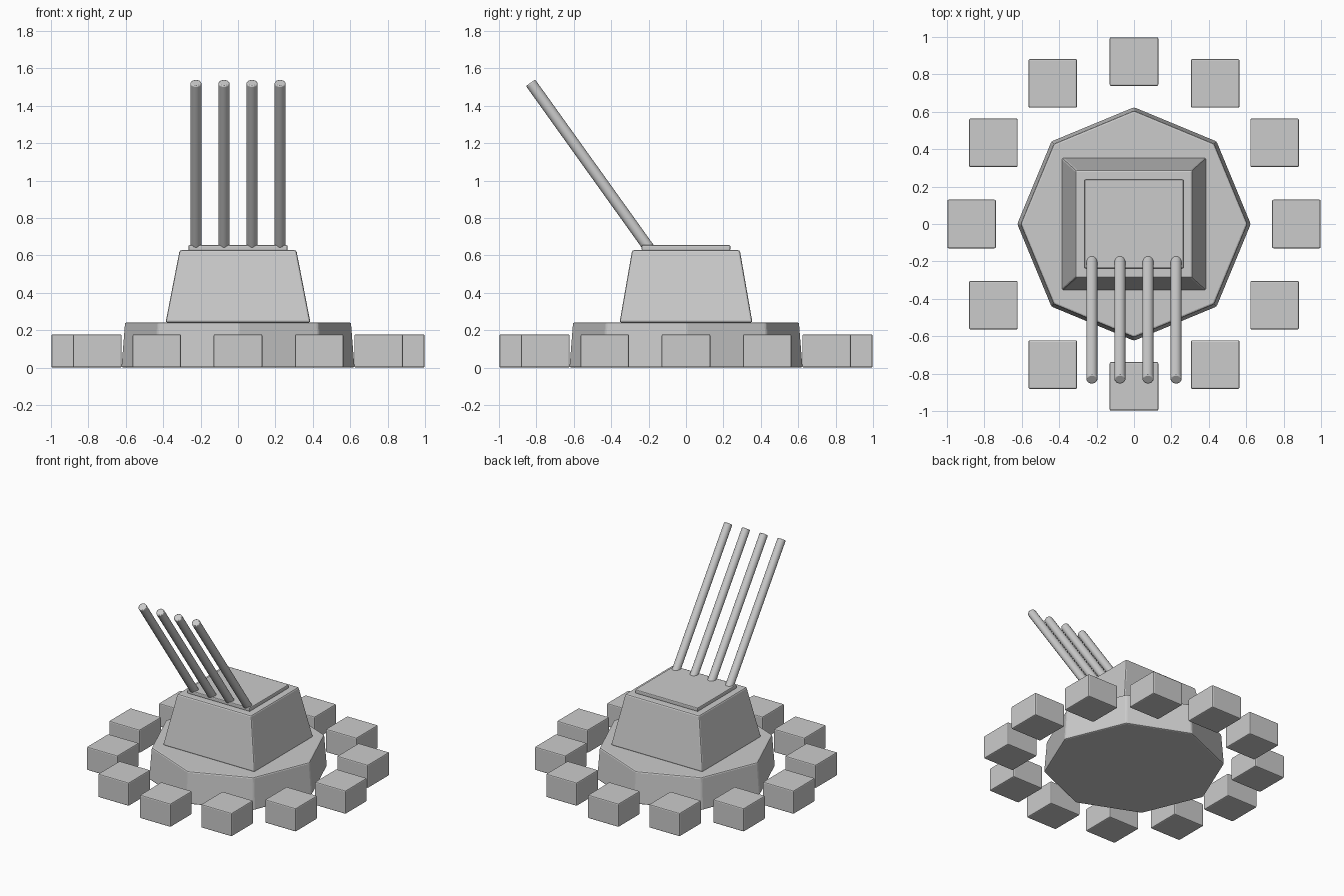
import bpy, math
from mathutils import Vector

if "Cube" in bpy.data.objects:
    bpy.data.objects.remove(bpy.data.objects["Cube"])


def bevel(ob, width=0.008):
    m = ob.modifiers.new("edge_bevel", 'BEVEL')
    m.width = width
    m.segments = 2
    m.limit_method = 'ANGLE'
    m.angle_limit = math.radians(30)


def frustum(name, bottom, top, z0, z1, width=0.008):
    """Solid lofted between two matching xy outlines."""
    n = len(bottom)
    verts = [(x, y, z0) for x, y in bottom] + [(x, y, z1) for x, y in top]
    faces = [tuple(reversed(range(n))), tuple(range(n, 2 * n))]
    faces += [(i, (i + 1) % n, n + (i + 1) % n, n + i) for i in range(n)]
    me = bpy.data.meshes.new(name)
    me.from_pydata(verts, [], faces)
    ob = bpy.data.objects.new(name, me)
    bpy.context.collection.objects.link(ob)
    bevel(ob, width)
    return ob


def rect(hx, hy, cx=0, cy=0):
    return [(cx - hx, cy - hy), (cx + hx, cy - hy), (cx + hx, cy + hy), (cx - hx, cy + hy)]


def octagon(r):
    return [(r * math.cos(i * math.pi / 4), r * math.sin(i * math.pi / 4)) for i in range(8)]


# octagonal base
frustum("base", octagon(0.625), octagon(0.606), 0, 0.242, 0.01)

# tapered turret and its roof plate
frustum("turret", rect(0.387, 0.355), rect(0.312, 0.288), 0.242, 0.628, 0.01)
frustum("roof_plate", rect(0.265, 0.237), rect(0.265, 0.237), 0.626, 0.655, 0.006)

# ring of twelve axis-aligned blocks
for i in range(12):
    a = i * math.pi / 6
    o = rect(0.13, 0.13, 0.868 * math.cos(a), 0.868 * math.sin(a))
    frustum(f"ring_block_{i + 1}", o, o, 0, 0.178)

# four inclined barrels, rooted in the roof
for i, x in enumerate((-0.225, -0.075, 0.075, 0.225)):
    p0, p1 = Vector((x, -0.19, 0.628)), Vector((x, -0.831, 1.523))
    d = p1 - p0
    bpy.ops.mesh.primitive_cylinder_add(vertices=16, radius=0.03, depth=d.length,
                                        location=(p0 + p1) / 2,
                                        rotation=d.to_track_quat('Z', 'Y').to_euler())
    ob = bpy.context.object
    ob.name = f"barrel_{i + 1}"
    bpy.ops.object.shade_smooth_by_angle(angle=math.radians(30))
    bevel(ob, 0.006)
